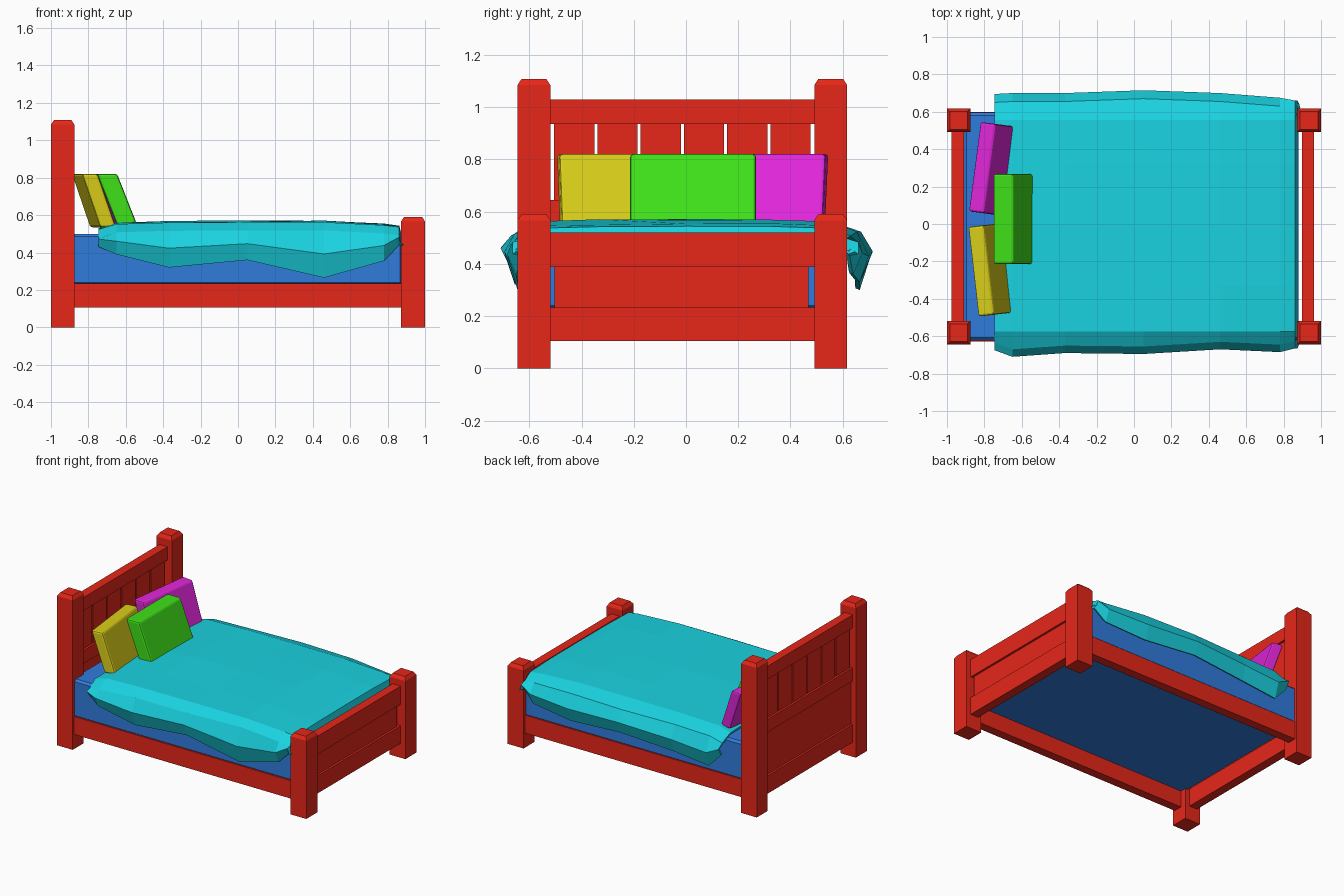
import bpy, bmesh, math, random
from mathutils import Matrix, Vector

if "Cube" in bpy.data.objects:
    bpy.data.objects.remove(bpy.data.objects["Cube"])

random.seed(3)
YC = -0.014  # bed frame centre line


def mat(name, rgb):
    m = bpy.data.materials.new(name)
    m.diffuse_color = (*rgb, 1)
    m.use_nodes = True
    m.node_tree.nodes["Principled BSDF"].inputs["Base Color"].default_value = m.diffuse_color
    return m


RED = mat("red", (0.8, 0.02, 0.01))
BLUE = mat("blue", (0.03, 0.2, 0.72))
CYAN = mat("cyan", (0.01, 0.65, 0.75))
GREEN = mat("green", (0.05, 0.75, 0.01))
YELLOW = mat("yellow", (0.7, 0.62, 0.01))
MAGENTA = mat("magenta", (0.75, 0.02, 0.7))


def add(name, bm, m):
    me = bpy.data.meshes.new(name)
    bm.to_mesh(me)
    bm.free()
    ob = bpy.data.objects.new(name, me)
    me.materials.append(m)
    bpy.context.collection.objects.link(ob)
    return ob


def box_bm(x0, x1, y0, y1, z0, z1):
    bm = bmesh.new()
    bmesh.ops.create_cube(bm, size=1)
    for v in bm.verts:
        v.co = ((x0 + x1) / 2 + v.co.x * (x1 - x0),
                (y0 + y1) / 2 + v.co.y * (y1 - y0),
                (z0 + z1) / 2 + v.co.z * (z1 - z0))
    return bm


def box(name, x0, x1, y0, y1, z0, z1, m=RED, bevel=0, seg=1):
    ob = add(name, box_bm(x0, x1, y0, y1, z0, z1), m)
    if bevel:
        b = ob.modifiers.new("bevel", "BEVEL")
        b.width, b.segments = bevel, seg
    return ob


def post(name, x0, x1, y0, y1, h):
    bm = box_bm(x0, x1, y0, y1, 0, h - 0.024)
    top = max(bm.faces, key=lambda f: f.calc_center_median().z)
    bmesh.ops.inset_region(bm, faces=[top], thickness=0.022)
    for v in top.verts:
        v.co.z = h
    add(name, bm, RED)


# corner posts and side rails
for s, side in ((-1, "front"), (1, "back")):
    ya, yb = sorted((YC + s * 0.505, YC + s * 0.631))
    post(f"head_post_{side}", -1, -0.875, ya, yb, 1.108)
    post(f"foot_post_{side}", 0.872, 1, ya, yb, 0.59)
    ya, yb = sorted((YC + s * 0.55, YC + s * 0.614))
    box(f"side_rail_{side}", -0.89, 0.89, ya, yb, 0.105, 0.235)

# headboard: rails, slats and lower panel
Y0, Y1 = YC - 0.52, YC + 0.52
box("head_top_rail", -0.975, -0.91, Y0, Y1, 0.935, 1.03)
box("head_middle_rail", -0.975, -0.91, Y0, Y1, 0.55, 0.645)
box("head_bottom_rail", -0.975, -0.91, Y0, Y1, 0.105, 0.235)
box("head_panel", -0.96, -0.925, Y0, Y1, 0.22, 0.56)
for i in range(6):
    yc = YC + (i - 2.5) * 0.1655
    box(f"head_slat_{i + 1}", -0.96, -0.925, yc - 0.077, yc + 0.077, 0.63, 0.95)

# footboard
box("foot_top_rail", 0.897, 0.962, Y0, Y1, 0.388, 0.52)
box("foot_bottom_rail", 0.897, 0.962, Y0, Y1, 0.105, 0.232)
box("foot_panel", 0.913, 0.947, YC - 0.49, YC + 0.483, 0.22, 0.40)

# mattress
box("mattress", -0.91, 0.88, YC - 0.608, YC + 0.61, 0.225, 0.5, BLUE, 0.015, 1)

# blanket: x, front hem z, back hem z, top z, front reach, back reach
sections = [
    (-0.745, 0.43, 0.40, 0.530, -0.675, 0.695),
    (-0.65, 0.39, 0.30, 0.558, -0.71, 0.70),
    (-0.37, 0.32, 0.33, 0.566, -0.69, 0.70),
    (0.05, 0.36, 0.36, 0.568, -0.695, 0.715),
    (0.46, 0.265, 0.33, 0.568, -0.67, 0.70),
    (0.78, 0.355, 0.36, 0.552, -0.685, 0.675),
    (0.862, 0.44, 0.44, 0.542, -0.665, 0.66),
]
bm = bmesh.new()
grid = []
for x, hf, hb, t, yf, yb in sections:
    row = [(x, yf + 0.035, hf), (x, yf, hf + (t - hf) * 0.42),
           (x, yf + 0.04, t - 0.05), (x, -0.575, t - 0.006)]
    row += [(x, y, t + random.uniform(-0.004, 0.004)) for y in (-0.33, 0, 0.32)]
    row += [(x, 0.555, t - 0.006), (x, yb - 0.045, t - 0.045),
            (x, yb, hb + (t - hb) * 0.42), (x, yb - 0.035, hb)]
    grid.append([bm.verts.new(p) for p in row])
# tucked foot edge
grid.append([bm.verts.new((0.874, v.co.y, max(v.co.z - 0.045, 0.43))) for v in grid[-1]])
for a, b in zip(grid, grid[1:]):
    for j in range(len(a) - 1):
        bm.faces.new((a[j], b[j], b[j + 1], a[j + 1]))
blanket = add("blanket", bm, CYAN)
blanket.modifiers.new("thickness", "SOLIDIFY").thickness = 0.018


# pillows: leaning boxes, softened edges
def pillow(name, x, y, yaw, depth, lean, z0, z1, m):
    bm = box_bm(-depth / 2, depth / 2, -0.241, 0.241, z0, z1)
    zm = (z0 + z1) / 2
    for v in bm.verts:
        v.co.x -= lean * (v.co.z - zm) / (z1 - z0)
    bmesh.ops.transform(bm, verts=bm.verts, matrix=Matrix.Translation(Vector((x, y, 0)))
                        @ Matrix.Rotation(math.radians(yaw), 4, "Z"))
    b = add(name, bm, m).modifiers.new("bevel", "BEVEL")
    b.width, b.segments = 0.012, 2


pillow("green_pillow", -0.645, 0.027, 0, 0.108, 0.11, 0.54, 0.82, GREEN)
pillow("yellow_pillow", -0.77, -0.245, 6.5, 0.085, 0.098, 0.535, 0.82, YELLOW)
pillow("magenta_pillow", -0.763, 0.295, -7.5, 0.085, 0.098, 0.535, 0.82, MAGENTA)
